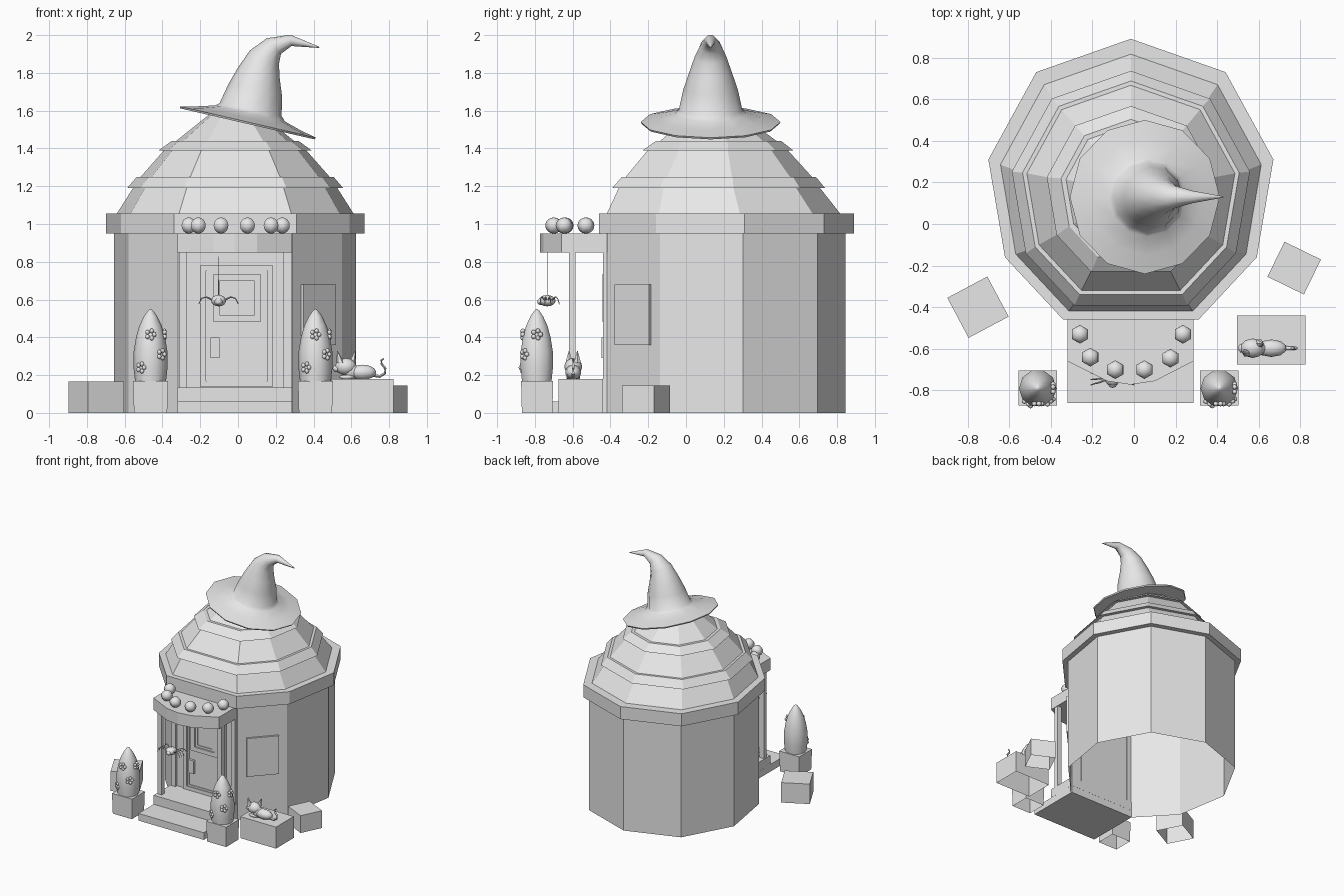
import bpy, bmesh
from math import sin, cos, tau, radians
from mathutils import Vector, Matrix

if "Cube" in bpy.data.objects:
    bpy.data.objects.remove(bpy.data.objects["Cube"])

grey = bpy.data.materials.new("plain_grey")
grey.use_nodes = True
grey.diffuse_color = (0.8, 0.8, 0.8, 1)
grey.node_tree.nodes["Principled BSDF"].inputs["Base Color"].default_value = (0.8, 0.8, 0.8, 1)


def finish(bm, name, smooth=None):
    bmesh.ops.recalc_face_normals(bm, faces=bm.faces)
    mesh = bpy.data.meshes.new(name)
    bm.to_mesh(mesh)
    bm.free()
    ob = bpy.data.objects.new(name, mesh)
    bpy.context.collection.objects.link(ob)
    mesh.materials.append(grey)
    if smooth:
        bpy.ops.object.select_all(action="DESELECT")
        ob.select_set(True)
        bpy.context.view_layer.objects.active = ob
        bpy.ops.object.shade_smooth_by_angle(angle=radians(smooth))
    return ob


def loft(name, rings, smooth=None, start=False, end=False):
    """Skin a row of rings with equal point counts."""
    bm = bmesh.new()
    rows = [[bm.verts.new(p) for p in ring] for ring in rings]
    n = len(rows[0])
    for a, b in zip(rows, rows[1:]):
        for i in range(n):
            j = (i + 1) % n
            bm.faces.new((a[i], a[j], b[j], b[i]))
    if start:
        bm.faces.new(rows[0])
    if end:
        bm.faces.new(rows[-1])
    return finish(bm, name, smooth)


def box(name, center, size, turn=0, taper=1, open_bottom=False):
    bm = bmesh.new()
    bmesh.ops.create_cube(bm, size=1)
    for v in bm.verts:
        if v.co.z < 0:
            v.co.xy *= taper
    if open_bottom:
        bmesh.ops.delete(bm, geom=[f for f in bm.faces if f.normal.z < -0.9], context="FACES_ONLY")
    bm.transform(Matrix.Translation(center) @ Matrix.Rotation(radians(turn), 4, "Z")
                 @ Matrix.Diagonal((*size, 1)))
    return finish(bm, name)


def ball(name, center, size, segs=10, rings=8):
    bm = bmesh.new()
    bmesh.ops.create_uvsphere(bm, u_segments=segs, v_segments=rings, radius=1)
    bm.transform(Matrix.Translation(center) @ Matrix.Diagonal((*size, 1)))
    return finish(bm, name, 80)


def circle(center, radius, tilt=0, n=12):
    """Ring whose axis leans from +z towards +x by the tilt in degrees."""
    rot = Matrix.Rotation(radians(tilt), 3, "Y")
    return [Vector(center) + rot @ Vector((radius * cos(tau * i / n), radius * sin(tau * i / n), 0))
            for i in range(n)]


def tube(name, points, radius, n=6):
    """Thin tapered tube along a path."""
    pts = [Vector(p) for p in points]
    rings = []
    for i, p in enumerate(pts):
        d = pts[min(i + 1, len(pts) - 1)] - pts[max(i - 1, 0)]
        q = d.to_track_quat("Z", "Y")
        r = radius * (1 - 0.5 * i / (len(pts) - 1))
        rings.append([p + q @ c for c in circle((0, 0, 0), r, 0, n)])
    return loft(name, rings, 60, True, True)


def frame(name, x0, x1, z0, z1, width, y, depth):
    """Rectangular moulding facing the front."""
    def rect(inset, yy):
        return [(x0 + inset, yy, z0 + inset), (x1 - inset, yy, z0 + inset),
                (x1 - inset, yy, z1 - inset), (x0 + inset, yy, z1 - inset)]
    return loft(name, [rect(0, y), rect(0, y - depth), rect(width, y - depth), rect(width, y)])


# Nine-sided house body
HALF = [(0, 0.69), (0.455, 0.53), (0.685, 0.11), (0.605, -0.36), (0.325, -0.66)]
OUTLINE = HALF + [(-x, y) for x, y in reversed(HALF[1:])]


def house_ring(s, z, cy=0.2):
    return [(x * s - 0.015, y * s + cy, z) for x, y in OUTLINE]


loft("house_walls", [house_ring(0.935, 0), house_ring(0.935, 0.96)])
loft("eave_band", [house_ring(0.92, 0.95), house_ring(1, 0.95), house_ring(1, 1.055),
                   house_ring(0.9, 1.055, 0.185)])
loft("tiered_roof", [house_ring(s, z, cy) for s, z, cy in (
    (0.915, 1.055, 0.185), (0.79, 1.19, 0.165), (0.835, 1.19, 0.16), (0.76, 1.25, 0.163),
    (0.73, 1.25, 0.163), (0.55, 1.39, 0.16), (0.59, 1.39, 0.16), (0.49, 1.44, 0.165),
    (0.455, 1.44, 0.165), (0.2, 1.58, 0.15), (0.02, 1.66, 0.14))], end=True)

# Pointed hat with drooping tip
HAT = [(0.05, 1.53, 0.02, 13), (0.05, 1.53, 0.365, 13), (0.052, 1.54, 0.37, 13),
       (0.057, 1.56, 0.28, 13), (0.064, 1.585, 0.19, 13), (0.067, 1.605, 0.168, 12),
       (0.09, 1.71, 0.145, 11), (0.11, 1.8, 0.114, 14), (0.14, 1.883, 0.085, 25),
       (0.19, 1.942, 0.056, 48), (0.28, 1.972, 0.03, 85), (0.43, 1.935, 0.003, 105)]
loft("pointed_hat", [circle((x, 0.13, z), r, t) for x, z, r, t in HAT], 55, True, True)

# Porch steps, posts and bowed canopy
box("lower_step", (-0.017, -0.635, 0.03), (0.605, 0.45, 0.06))
box("upper_step", (-0.017, -0.535, 0.098), (0.605, 0.25, 0.075))
for side, x in (("right", -0.292), ("left", 0.262)):
    box(side + "_porch_post", (x, -0.602, 0.49), (0.04, 0.036, 0.72))
    box(side + "_door_post", (x, -0.425, 0.49), (0.04, 0.03, 0.72))
BOW = [(-0.32, -0.42), (-0.32, -0.66), (-0.13, -0.755), (-0.017, -0.772), (0.1, -0.755),
       (0.285, -0.66), (0.285, -0.42)]
loft("porch_canopy", [[(x, y, z) for x, y in BOW] for z in (0.85, 0.95)], None, True, True)

# Row of round lamps on the canopy
for x, y in ((-0.26, -0.53), (-0.21, -0.64), (-0.09, -0.7), (0.05, -0.7), (0.175, -0.645), (0.235, -0.53)):
    ball("canopy_orb", (x, y, 0.992), (0.045, 0.045, 0.043), 6, 8)

# Door with mouldings, window and handle
box("door", (-0.008, -0.422, 0.46), (0.385, 0.012, 0.64))
frame("door_moulding", -0.2, 0.185, 0.14, 0.78, 0.03, -0.42, 0.02)
frame("door_panel", -0.165, 0.15, 0.17, 0.75, 0.015, -0.42, 0.013)
frame("door_window_frame", -0.13, 0.12, 0.48, 0.735, 0.035, -0.42, 0.022)
frame("door_window_inner", -0.085, 0.08, 0.52, 0.70, 0.015, -0.42, 0.014)
box("door_handle", (-0.122, -0.437, 0.345), (0.048, 0.02, 0.11))

# Window on the slanted wall
box("wall_window", (0.425, -0.281, 0.52), (0.25, 0.02, 0.32), 47)

# Planters with cactus and flower clusters
for side, x in (("right", -0.463), ("left", 0.41)):
    box(side + "_planter", (x, -0.788, 0.085), (0.185, 0.17, 0.17), 0, 0.95, True)
    loft(side + "_cactus", [circle((x, -0.79, z), r, 0, 10) for z, r in (
        (0.15, 0.08), (0.24, 0.09), (0.32, 0.09), (0.4, 0.077), (0.46, 0.06), (0.51, 0.036),
        (0.54, 0.015), (0.55, 0.002))], 60, True, True)
    for ang, z, r in ((-90, 0.415, 0.074), (-48, 0.31, 0.088), (-125, 0.24, 0.088), (0, 0.415, 0.074)):
        a = radians(ang)
        mid = Vector((x + r * cos(a), -0.79 + r * sin(a), z))
        along = Vector((-sin(a), cos(a), 0))
        for k in range(5):
            t = tau * k / 5
            ball(side + "_cactus_petal", mid + along * (0.02 * cos(t)) + Vector((0, 0, 0.02 * sin(t))),
                 (0.013, 0.013, 0.013), 6, 4)

# Loose blocks around the house
box("left_block", (0.77, -0.212, 0.073), (0.195, 0.187, 0.145), -26, 1, True)
box("right_block", (-0.75, -0.4, 0.083), (0.218, 0.218, 0.167), 28, 1, True)
box("cat_block", (0.659, -0.557, 0.09), (0.33, 0.235, 0.18), 0, 1, True)

# Resting cat
CY = -0.597
ball("cat_body", (0.66, CY, 0.215), (0.075, 0.042, 0.04))
ball("cat_chest", (0.6, CY, 0.22), (0.042, 0.036, 0.045))
ball("cat_head", (0.57, CY, 0.245), (0.058, 0.047, 0.045))
ball("cat_muzzle", (0.525, CY, 0.235), (0.025, 0.024, 0.02))
for dx, dy in ((-0.035, -0.022), (0.04, 0.022)):
    loft("cat_ear", [circle((0.57 + dx * 0.8, CY + dy, 0.265), 0.022, 0, 6),
                     circle((0.57 + dx * 1.25, CY + dy, 0.328), 0.002, 0, 6)], 50, True, True)
for dy in (-0.025, 0.025):
    ball("cat_paw", (0.575, CY + dy, 0.19), (0.04, 0.012, 0.012), 8, 6)
tube("cat_tail", [(0.71, CY, 0.2), (0.75, CY, 0.193), (0.778, CY, 0.21), (0.78, CY, 0.235),
                  (0.76, CY, 0.26), (0.758, CY, 0.278), (0.772, CY, 0.287)], 0.01)

# Hanging spider
SX, SY, SZ = -0.103, -0.735, 0.594
ball("spider_body", (SX, SY, SZ), (0.042, 0.045, 0.03))
ball("spider_head", (SX, SY - 0.035, SZ - 0.005), (0.022, 0.018, 0.018), 8, 6)
tube("spider_thread", [(SX, SY, SZ), (SX, SY, 0.85)], 0.002, 4)
for side in (-1, 1):
    for spread in (-0.03, -0.01, 0.015, 0.05):
        tube("spider_leg", [(SX + side * dx, SY + spread * k, SZ + dz) for dx, k, dz in (
            (0.035, 0.5, 0.005), (0.065, 0.9, 0.02), (0.09, 1.1, 0.012), (0.105, 1.3, -0.018))], 0.005, 4)
